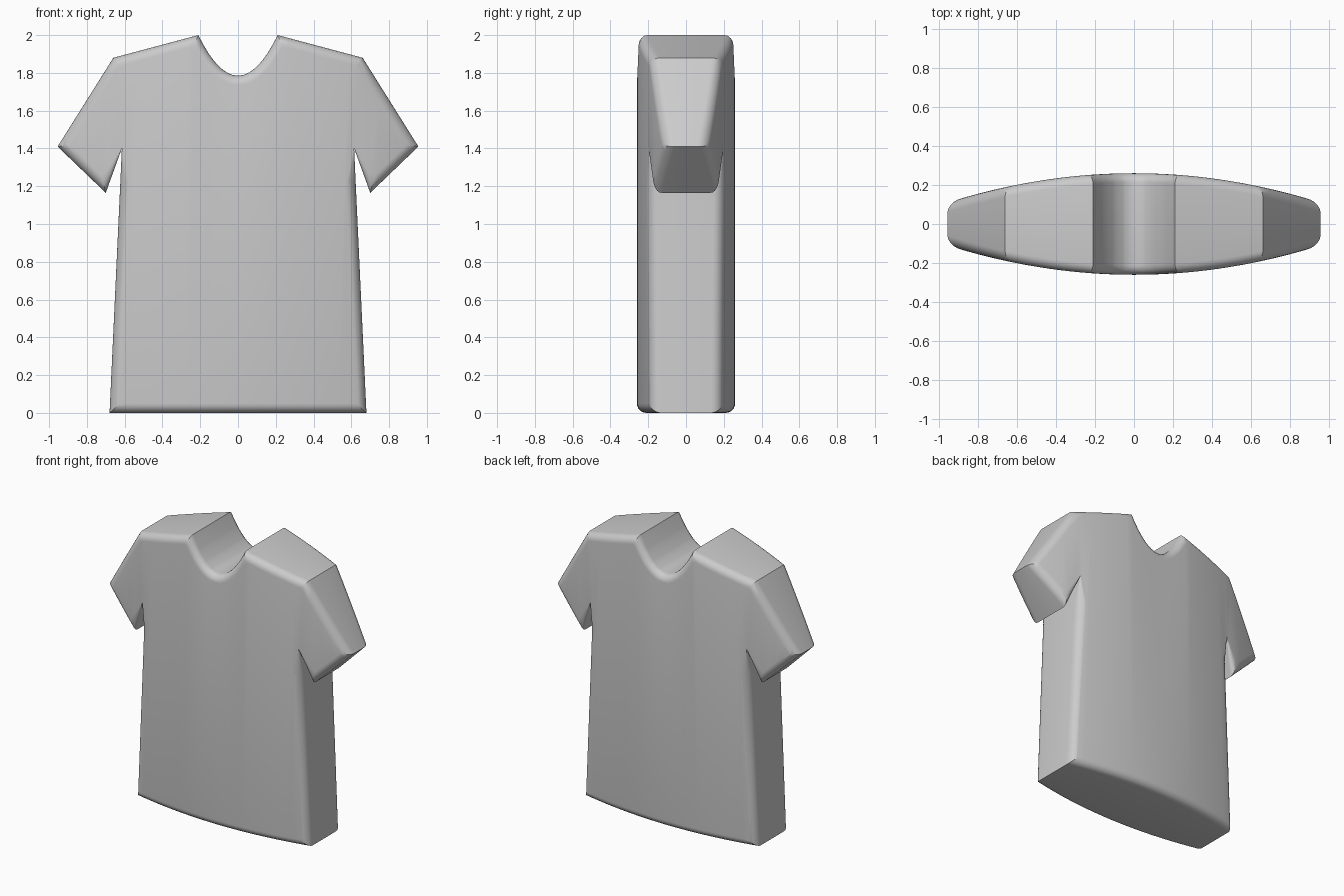
import bpy, bmesh, math
from mathutils import Vector, Matrix

if "Cube" in bpy.data.objects:
    bpy.data.objects.remove(bpy.data.objects["Cube"])

R, STEPS = 0.05, 6          # rim rounding


def half_thickness(x):
    return 0.26 - 0.165 * x * x


# Shirt outline, anticlockwise seen from the front: (x, z, rim weight)
side = [(0.68, 0, 1), (0.623, 1.22, 1), (0.615, 1.40, 0.08), (0.70, 1.165, 1),
        (0.955, 1.41, 1), (0.66, 1.88, 1), (0.21, 2.0, 1)]
neck = []
for i in range(1, 16):
    t = 1 - i / 8
    neck.append((0.21 * t, 1.785 + 0.215 * t * t, 1))
outline = side + neck + [(-x, z, w) for x, z, w in reversed(side)]

# Inward mitre vector at each outline point
pts = [Vector((x, z)) for x, z, _ in outline]
mitres = []
for i, p in enumerate(pts):
    a = (p - pts[i - 1]).normalized()
    b = (pts[(i + 1) % len(pts)] - p).normalized()
    n1, n2 = Vector((-a.y, a.x)), Vector((-b.y, b.x))
    w = outline[i][2]
    if w < 1:
        mitres.append((n1 + n2).normalized() * w)
    else:
        mitres.append((n1 + n2) / (1 + n1.dot(n2)))

# Rounded rim rings and the flat front panel
bm = bmesh.new()
rings = []
for k in range(STEPS + 1):
    ang = math.pi / 2 * k / STEPS
    inset, drop = R * (1 - math.cos(ang)), R * (1 - math.sin(ang))
    rings.append([bm.verts.new((p.x + m.x * inset, drop * o[2], p.y + m.y * inset))
                  for p, m, o in zip(pts, mitres, outline)])
n = len(pts)
for r0, r1 in zip(rings, rings[1:]):
    for i in range(n):
        j = (i + 1) % n
        bm.faces.new((r0[i], r0[j], r1[j], r1[i]))
bm.faces.new(rings[-1])

# Slice into vertical strips, then curve the panel across x
for i in range(-17, 18):
    bmesh.ops.bisect_plane(bm, geom=bm.verts[:] + bm.edges[:] + bm.faces[:], dist=1e-5,
                           plane_co=(i * 0.0533, 0, 0), plane_no=(1, 0, 0))
for v in bm.verts:
    v.co.y -= half_thickness(v.co.x)

# Side walls to the middle, then the back as a mirror image
border = [e for e in bm.edges if e.is_boundary]
wall = bmesh.ops.extrude_edge_only(bm, edges=border)["geom"]
for v in wall:
    if isinstance(v, bmesh.types.BMVert):
        v.co.y = 0
bmesh.ops.mirror(bm, geom=bm.verts[:] + bm.edges[:] + bm.faces[:],
                 matrix=Matrix.Identity(4), merge_dist=1e-4, axis='Y')
bmesh.ops.remove_doubles(bm, verts=bm.verts[:], dist=1e-5)
bmesh.ops.recalc_face_normals(bm, faces=bm.faces[:])

mesh = bpy.data.meshes.new("shirt")
bm.to_mesh(mesh)
bm.free()
shirt = bpy.data.objects.new("shirt", mesh)
bpy.context.collection.objects.link(shirt)
bpy.context.view_layer.objects.active = shirt
shirt.select_set(True)
bpy.ops.object.shade_smooth_by_angle(angle=math.radians(30))
